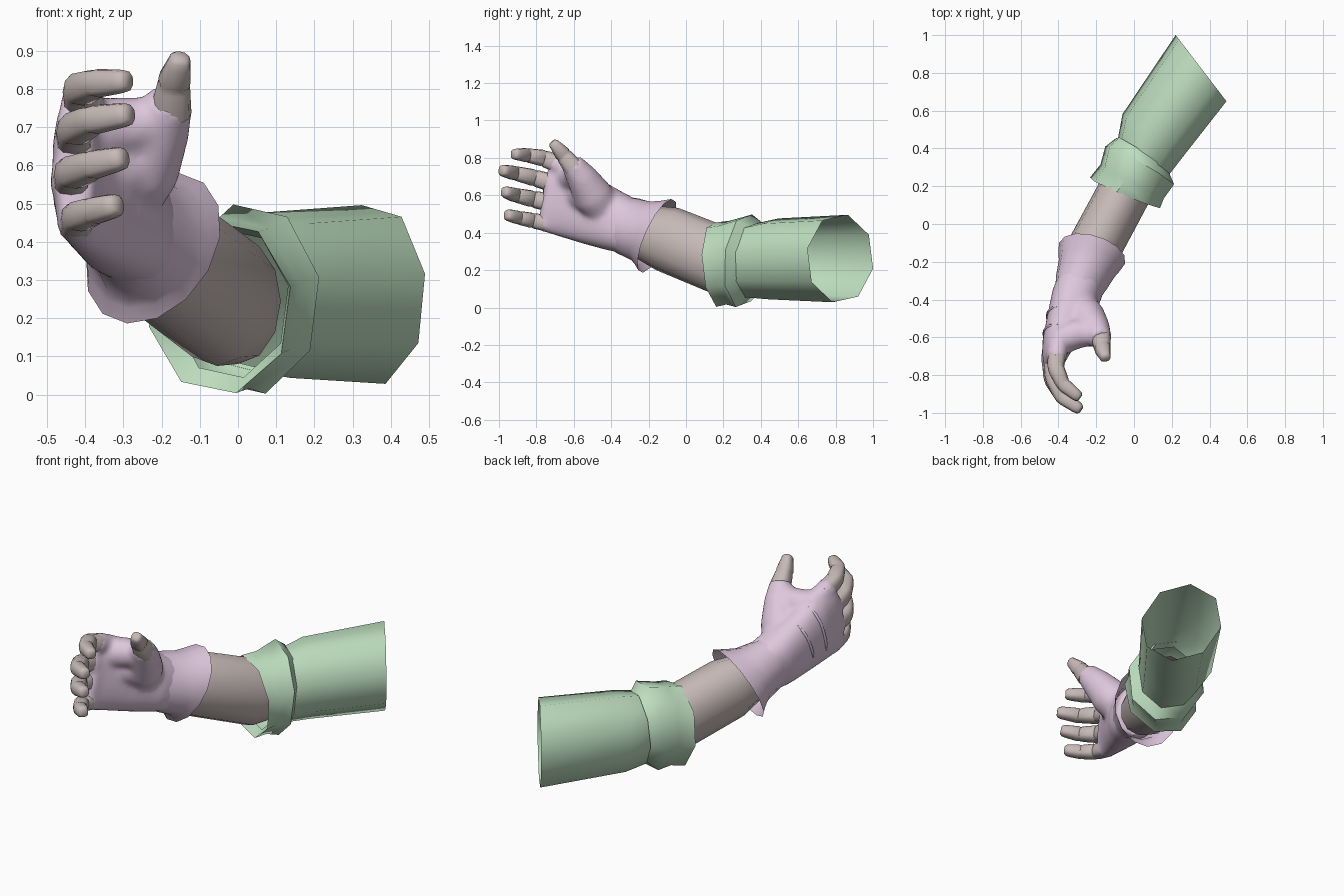
import bpy, bmesh, math
from mathutils import Vector as V

if "Cube" in bpy.data.objects:
    bpy.data.objects.remove(bpy.data.objects["Cube"])


def material(name, rgb):
    m = bpy.data.materials.new(name)
    m.diffuse_color = (*rgb, 1)
    m.use_nodes = True
    m.node_tree.nodes["Principled BSDF"].inputs["Base Color"].default_value = m.diffuse_color
    return m


GREEN = material("pale green cloth", (0.51, 0.73, 0.52))
PINK = material("pale pink glove", (0.73, 0.57, 0.72))
SKIN = material("warm grey skin", (0.57, 0.49, 0.475))


def loft(bm, sections, sides=12, power=1.0, phase=0.0, caps=False):
    """Bridge elliptical rings given as (centre, up half-axis, side half-axis)."""
    rings = []
    for c, u, v in sections:
        ring = []
        for i in range(sides):
            a = math.radians(phase) + math.tau * i / sides
            co, si = math.cos(a), math.sin(a)
            co = math.copysign(abs(co) ** power, co)
            si = math.copysign(abs(si) ** power, si)
            ring.append(bm.verts.new(V(c) + V(v) * co + V(u) * si))
        rings.append(ring)
    faces = []
    for a, b in zip(rings, rings[1:]):
        for i in range(sides):
            j = (i + 1) % sides
            faces.append(bm.faces.new((a[i], a[j], b[j], b[i])))
    if caps:
        faces += [bm.faces.new(rings[0]), bm.faces.new(rings[-1])]
    bmesh.ops.recalc_face_normals(bm, faces=faces)


def tube(bm, pts, radii, ref=(0, 0, 1), flat=1.0, **kw):
    """Capped round tube through points."""
    pts = [V(p) for p in pts]
    secs = []
    for i, p in enumerate(pts):
        t = (pts[min(i + 1, len(pts) - 1)] - pts[max(i - 1, 0)]).normalized()
        side = t.cross(V(ref)).normalized()
        up = side.cross(t).normalized()
        secs.append((p, up * radii[i], side * radii[i] * flat))
    loft(bm, secs, caps=True, **kw)


def finish(name, bm, mat, angle=180):
    me = bpy.data.meshes.new(name)
    bm.to_mesh(me)
    bm.free()
    me.materials.append(mat)
    for p in me.polygons:
        p.use_smooth = True
    if angle < 180:
        me.set_sharp_from_angle(angle=math.radians(angle))
    ob = bpy.data.objects.new(name, me)
    bpy.context.collection.objects.link(ob)
    return ob


# Sleeve: wide open eight-sided tube
bm = bmesh.new()
loft(bm, [((0.04, 0.33, 0.25), (0, 0, 0.20), (0.135, -0.09, 0)),
          ((0.10, 0.47, 0.26), (0, 0, 0.222), (0.165, -0.115, 0)),
          ((0.355, 0.825, 0.262), (0, 0, 0.24), (0.138, -0.18, 0))], 8, phase=13)
finish("sleeve", bm, GREEN)

# Rolled sleeve cuff with waist and flare
bm = bmesh.new()
loft(bm, [((-0.02, 0.21, 0.24), (0, 0, 0.20), (0.155, -0.067, 0)),
          ((-0.048, 0.165, 0.23), (0, -0.015, 0.232), (0.19, -0.08, 0)),
          ((-0.01, 0.225, 0.24), (0, -0.01, 0.23), (0.172, -0.09, 0)),
          ((0.03, 0.31, 0.25), (0, 0.02, 0.254), (0.187, -0.107, 0)),
          ((0.045, 0.365, 0.26), (0, 0.02, 0.20), (0.143, -0.097, 0))], 8, phase=13)
finish("sleeve_cuff", bm, GREEN, 50)

# Forearm
bm = bmesh.new()
loft(bm, [((0.0, 0.29, 0.245), (0, 0.02, 0.165), (0.112, -0.05, 0)),
          ((-0.05, 0.17, 0.257), (0.005, 0.03, 0.182), (0.132, -0.052, 0)),
          ((-0.195, -0.10, 0.366), (0.02, 0.06, 0.166), (0.137, -0.045, 0)),
          ((-0.25, -0.22, 0.405), (0, 0.05, 0.14), (0.12, -0.04, 0))], 12)
finish("forearm", bm, SKIN)

# Flared glove cuff, open toward the arm
bm = bmesh.new()
loft(bm, [((-0.222, -0.155, 0.383), (0.03, 0.09, 0.195), (0.175, -0.055, 0.03)),
          ((-0.238, -0.195, 0.398), (0.015, 0.07, 0.172), (0.162, -0.055, 0.02)),
          ((-0.25, -0.235, 0.408), (0, 0.05, 0.16), (0.148, -0.045, 0.01)),
          ((-0.28, -0.31, 0.436), (0, 0.05, 0.15), (0.132, -0.04, 0)),
          ((-0.306, -0.385, 0.462), (0, 0.05, 0.136), (0.112, -0.03, 0))], 14)
finish("glove_cuff", bm, PINK)

# Finger paths (knuckle to tip) with knuckle and tip radius
FINGERS = {
    "index_finger": ([(-0.405, -0.66, 0.755), (-0.415, -0.76, 0.798),
                      (-0.375, -0.85, 0.814), (-0.30, -0.91, 0.82)], 0.050, 0.030),
    "middle_finger": ([(-0.428, -0.68, 0.655), (-0.43, -0.81, 0.693),
                       (-0.383, -0.915, 0.718), (-0.295, -0.975, 0.732)], 0.050, 0.031),
    "ring_finger": ([(-0.438, -0.70, 0.555), (-0.435, -0.82, 0.58),
                     (-0.383, -0.91, 0.60), (-0.31, -0.962, 0.617)], 0.050, 0.031),
    "little_finger": ([(-0.425, -0.72, 0.445), (-0.42, -0.82, 0.465),
                       (-0.38, -0.895, 0.48), (-0.325, -0.948, 0.494)], 0.044, 0.031),
}

# Glove hand: palm, thumb mound, web and knuckle stubs fused together
bm = bmesh.new()
loft(bm, [((-0.262, -0.27, 0.42), (0, 0.05, 0.135), (0.115, -0.04, 0)),
          ((-0.305, -0.38, 0.46), (0, 0.05, 0.152), (0.126, -0.03, 0)),
          ((-0.355, -0.51, 0.515), (0, 0.05, 0.172), (0.105, -0.02, 0)),
          ((-0.40, -0.63, 0.572), (0, 0.04, 0.196), (0.085, -0.01, 0)),
          ((-0.422, -0.71, 0.598), (0, 0.04, 0.198), (0.064, 0, 0)),
          ((-0.428, -0.758, 0.612), (0, 0.035, 0.175), (0.048, 0, 0))],
     24, power=0.85, caps=True)
tube(bm, [(-0.33, -0.38, 0.46), (-0.305, -0.43, 0.51), (-0.255, -0.50, 0.60),
          (-0.205, -0.56, 0.70), (-0.174, -0.615, 0.775)],
     [0.06, 0.10, 0.108, 0.083, 0.060], ref=(1, 0, 0), sides=16)
tube(bm, [(-0.41, -0.62, 0.69), (-0.30, -0.58, 0.70), (-0.21, -0.575, 0.71)],
     [0.085, 0.08, 0.068], sides=16)
tube(bm, [(-0.40, -0.58, 0.60), (-0.31, -0.53, 0.60), (-0.25, -0.50, 0.60)],
     [0.09, 0.10, 0.09], sides=16)
for path, r0, r1 in FINGERS.values():
    a, b = V(path[0]), V(path[1])
    tube(bm, [a + V((0.02, 0.09, -0.03)), a, a.lerp(b, 0.58)],
         [r0 * 0.9, r0 * 1.15, r0 * 1.08], sides=12)
hand = finish("glove_hand", bm, PINK)
rem = hand.modifiers.new("fuse", 'REMESH')
rem.mode = 'VOXEL'
rem.voxel_size = 0.011
rem.use_smooth_shade = True
sm = hand.modifiers.new("soften", 'SMOOTH')
sm.factor = 0.5
sm.iterations = 20

# Raised seams across the back of the glove
bpy.context.view_layer.update()
soft = hand.evaluated_get(bpy.context.evaluated_depsgraph_get())
bm = bmesh.new()
for y, z0, z1 in ((-0.44, 0.65, 0.45), (-0.54, 0.72, 0.46)):
    pts = []
    for i in range(8):
        t = i / 7
        goal = V((-0.50 + 0.10 * (1 - t) ** 2, y - 0.06 * t, z0 + (z1 - z0) * t))
        pts.append(soft.closest_point_on_mesh(goal)[1])
    tube(bm, pts, [0.002] + [0.008] * 6 + [0.002], ref=(1, 0, 0), sides=6)
finish("glove_seams", bm, PINK)


# Fingers: three segments with a crease at each joint
def digit(name, path, r0, r1, ref=(0, 0, 1)):
    path = [V(p) for p in path]
    n = len(path) - 1
    pts, rad = [path[0]], [r0]
    for i in range(1, n):
        r = r0 + (r1 - r0) * i / n
        for q, k in ((path[i].lerp(path[i - 1], 0.14), 1.05), (path[i], 0.95),
                     (path[i].lerp(path[i + 1], 0.14), 1.02)):
            pts.append(q)
            rad.append(r * k)
    d = (path[-1] - path[-2]).normalized()
    for step, k in ((-0.012, 1.05), (0.008, 0.92), (0.018, 0.62)):
        pts.append(path[-1] + d * step)
        rad.append(r1 * k)
    bm = bmesh.new()
    tube(bm, pts, rad, ref=ref, sides=12, power=0.75)
    finish(name, bm, SKIN, 60)


for name, (path, r0, r1) in FINGERS.items():
    digit(name, path, r0, r1)
digit("thumb", [(-0.176, -0.60, 0.745), (-0.168, -0.655, 0.815), (-0.153, -0.703, 0.872)],
      0.054, 0.030, ref=(1, 0, 0))
